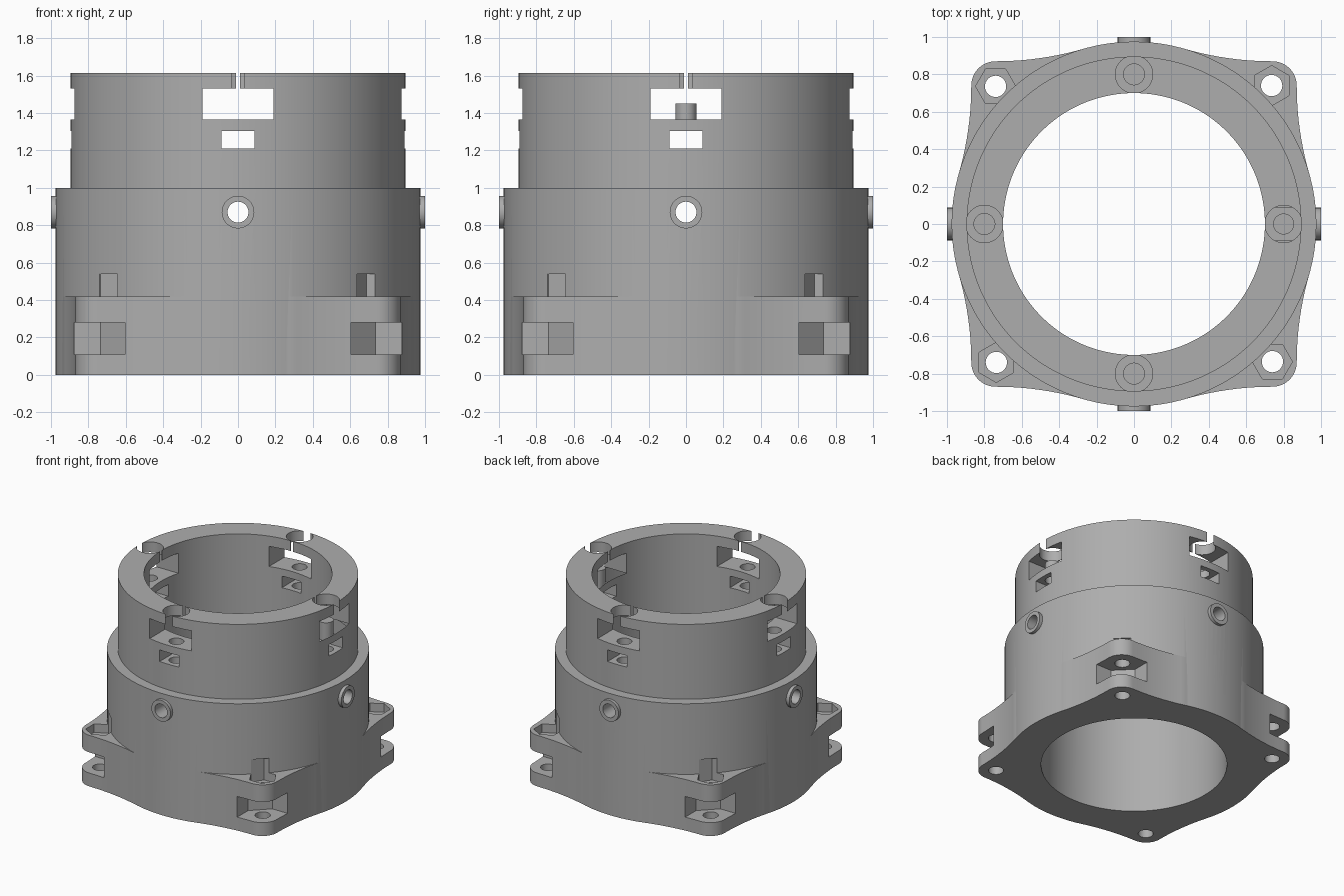
import bpy, bmesh
from math import pi, cos, sin, atan2, hypot, radians
from mathutils import Matrix

cube = bpy.data.objects.get("Cube")
if cube:
    bpy.data.objects.remove(cube, do_unlink=True)

grey = bpy.data.materials.new("plain_grey")
grey.use_nodes = True
colour = (0.42, 0.42, 0.42, 1)
grey.diffuse_color = colour
grey.node_tree.nodes["Principled BSDF"].inputs["Base Color"].default_value = colour


def arc(cx, cy, r, a0, a1, n):
    return [(cx + r * cos(a0 + (a1 - a0) * i / n), cy + r * sin(a0 + (a1 - a0) * i / n))
            for i in range(n + 1)]


def ring(cx, cy, r, n, phase=0):
    return arc(cx, cy, r, phase, phase + 2 * pi, n)[:-1]


def rect(x0, x1, y0, y1):
    return [(x0, y0), (x1, y0), (x1, y1), (x0, y1)]


def prism(name, outline, z0, z1, matrix=None):
    """Extrude an outline from z0 to z1, then place it."""
    bm = bmesh.new()
    face = bm.faces.new([bm.verts.new((x, y, z0)) for x, y in outline])
    top = bmesh.ops.extrude_face_region(bm, geom=[face])["geom"]
    for v in top:
        if isinstance(v, bmesh.types.BMVert):
            v.co.z = z1
    bmesh.ops.recalc_face_normals(bm, faces=bm.faces)
    if matrix:
        bm.transform(matrix)
    mesh = bpy.data.meshes.new(name)
    bm.to_mesh(mesh)
    bm.free()
    mesh.materials.append(grey)
    obj = bpy.data.objects.new(name, mesh)
    bpy.context.collection.objects.link(obj)
    return obj


def combine(target, tool, operation):
    mod = target.modifiers.new("combine", "BOOLEAN")
    mod.object, mod.operation, mod.solver = tool, operation, "EXACT"
    bpy.context.view_layer.objects.active = target
    bpy.ops.object.modifier_apply(modifier=mod.name)
    bpy.data.objects.remove(tool, do_unlink=True)


def quarter(k):
    return Matrix.Rotation(k * pi / 2, 4, "Z")


# Main dimensions
R_LOW, R_UP, BORE = 0.975, 0.895, 0.70
EAR, EAR_R = 0.74, 0.13
BOSS_Z, POST = 0.87, 0.80

# Stepped cylinder
body = prism("housing", ring(0, 0, R_LOW, 144), 0, 1.0)
combine(body, prism("upper_tube", ring(0, 0, R_UP, 144), 0.7, 1.615), "UNION")

# Flange with four ears, blended into the cylinder by concave arcs
edge = EAR + EAR_R
blend = (R_LOW ** 2 - EAR ** 2 - edge ** 2) / (2 * (edge - R_LOW))
far = edge + blend
lean = atan2(EAR, far)
corner = (arc(far, EAR, blend, pi + lean, pi, 10)
          + arc(EAR, EAR, EAR_R, 0, pi / 2, 12)[1:-1]
          + arc(EAR, far, blend, 1.5 * pi, 1.5 * pi - lean, 10))
outline = []
for k in range(4):
    c, s = round(cos(k * pi / 2)), round(sin(k * pi / 2))
    outline += [(c * x - s * y, s * x + c * y) for x, y in corner]
combine(body, prism("flange", outline, 0, 0.42), "UNION")

# Screw bosses around the side
sideways = Matrix.Translation((0, 0, BOSS_Z)) @ Matrix.Rotation(pi / 2, 4, "Y")
for k in range(4):
    combine(body, prism("boss", ring(0, 0, 0.087, 40), 0.85, 1.0,
                        quarter(k) @ sideways), "UNION")

# Main bore
combine(body, prism("bore", ring(0, 0, BORE, 144), -0.1, 1.8), "DIFFERENCE")

# Openings repeated on every side and corner
wedge = [(0.605, 0.735), (0.735, 0.605), (1.2, 0.605), (1.2, 1.2), (0.605, 1.2)]
cuts = [
    ("bolt_hole", ring(EAR - 0.004, EAR, 0.057, 32), -0.1, 0.5, None),
    ("nut_pocket", ring(EAR - 0.004, EAR, 0.107, 6, pi / 2), 0.35, 0.54, None),
    ("ear_slot", wedge, 0.11, 0.28, None),
    ("boss_hole", ring(0, 0, 0.056, 32), 0.6, 1.1, sideways),
    ("large_window", rect(0.5, 1.1, -0.19, 0.19), 1.365, 1.53, None),
    ("small_window", rect(0.5, 1.1, -0.088, 0.088), 1.21, 1.305, None),
    ("slit", rect(0.5, 1.1, -0.011, 0.011), 1.45, 1.8, None),
    ("head_recess", ring(POST, 0, 0.1, 40), 1.45, 1.8, None),
    ("post_hole", ring(POST, 0, 0.056, 32), 1.0, 1.45, None),
]
for k in range(4):
    for name, shape, z0, z1, place in cuts:
        matrix = quarter(k) @ place if place else quarter(k)
        combine(body, prism(name, shape, z0, z1, matrix), "DIFFERENCE")

# Smooth curved walls, keep machined edges sharp
bpy.ops.object.select_all(action="DESELECT")
body.select_set(True)
bpy.context.view_layer.objects.active = body
bpy.ops.object.shade_smooth_by_angle(angle=radians(25))
